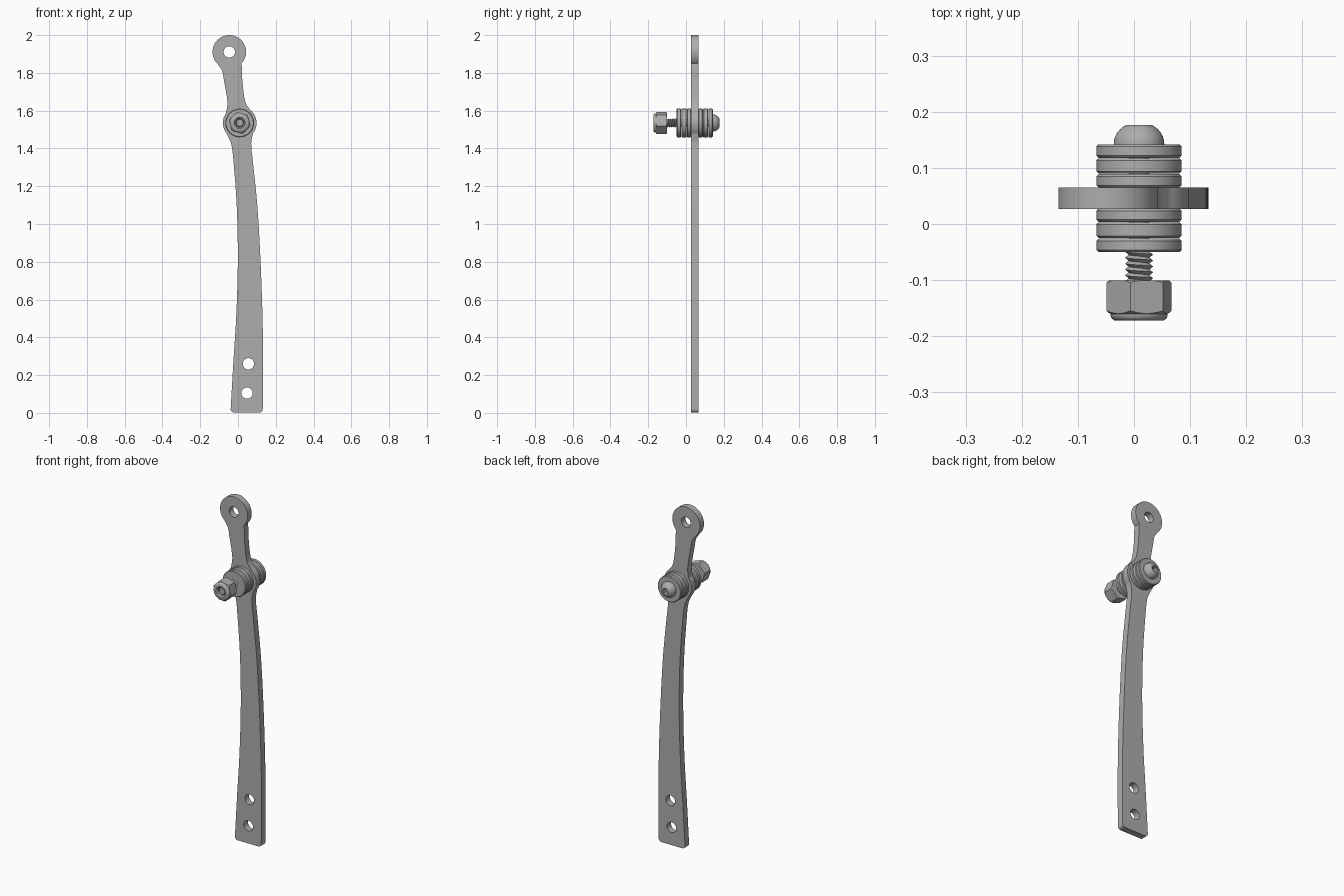
import bpy, bmesh, math
from mathutils import Vector

if "Cube" in bpy.data.objects:
    bpy.data.objects.remove(bpy.data.objects["Cube"])

steel = bpy.data.materials.new("grey steel")
steel.use_nodes = True
GREY = (0.42, 0.42, 0.42, 1)
steel.diffuse_color = GREY
steel.node_tree.nodes["Principled BSDF"].inputs["Base Color"].default_value = GREY

PX, PZ = 0.009, 1.535   # pivot axis, running along y
EX, EZ = -0.046, 1.911  # upper eye centre
R = 0.089               # eye and pivot boss radius


def finish(obj, angle=30):
    obj.data.materials.clear()
    obj.data.materials.append(steel)
    bpy.ops.object.select_all(action='DESELECT')
    obj.select_set(True)
    bpy.context.view_layer.objects.active = obj
    bpy.ops.object.shade_smooth_by_angle(angle=math.radians(angle))
    return obj


def new_object(name, bm):
    bmesh.ops.recalc_face_normals(bm, faces=bm.faces)
    mesh = bpy.data.meshes.new(name)
    bm.to_mesh(mesh)
    bm.free()
    obj = bpy.data.objects.new(name, mesh)
    bpy.context.collection.objects.link(obj)
    return obj


def lathe(name, profile, sides=48, turn=0.0, closed=False):
    """Revolve (radius, y) points round the pivot axis."""
    bm = bmesh.new()
    rings = []
    for r, y in profile:
        angles = [turn + math.tau * i / sides for i in range(sides)]
        rings.append([bm.verts.new((PX + r * math.cos(a), y, PZ + r * math.sin(a))) for a in angles])
    pairs = list(zip(rings, rings[1:]))
    if closed:
        pairs.append((rings[-1], rings[0]))
    else:
        bm.faces.new(rings[0])
        bm.faces.new(rings[-1])
    for a, b in pairs:
        for i in range(sides):
            k = (i + 1) % sides
            bm.faces.new((a[i], a[k], b[k], b[i]))
    return new_object(name, bm)


def cut(obj, cutter, operation='DIFFERENCE'):
    mod = obj.modifiers.new("cut", 'BOOLEAN')
    mod.object, mod.operation, mod.solver = cutter, operation, 'EXACT'
    bpy.ops.object.select_all(action='DESELECT')
    bpy.context.view_layer.objects.active = obj
    bpy.ops.object.modifier_apply(modifier=mod.name)
    bpy.data.objects.remove(cutter)


def arc(cx, cz, r, start, end, n=24):
    angles = [math.radians(start + (end - start) * i / n) for i in range(n + 1)]
    return [(cx + r * math.cos(a), cz + r * math.sin(a)) for a in angles]


def smooth_path(before, points, after, n=6):
    """Smooth run through points, leading in and out of neighbouring arcs."""
    p = [Vector(q) for q in [before] + points + [after]]
    p = [2 * p[0] - p[1]] + p + [2 * p[-1] - p[-2]]
    out = []
    for a, b, c, d in zip(p, p[1:], p[2:], p[3:]):
        length = (c - b).length
        m0 = (c - a) * length / ((b - a).length + length)
        m1 = (d - b) * length / ((d - c).length + length)
        for i in range(n):
            t = i / n
            out.append(tuple(b * (2*t**3 - 3*t*t + 1) + m0 * (t**3 - 2*t*t + t)
                             + c * (3*t*t - 2*t**3) + m1 * (t**3 - t*t)))
    return out[1:]


# Lever outline, clockwise from the eye
eye = arc(EX, EZ, R, 228, -44, 48)
boss_right = arc(PX, PZ, R, 52, -38)
boss_left = arc(PX, PZ, R, 218, 144)
foot = arc(0.113, 0.02, 0.018, 0, -90, 6) + arc(-0.021, 0.02, 0.018, 270, 184, 6)
neck_right = [(0.022, 1.815), (0.023, 1.76), (0.039, 1.645)]
neck_left = [(-0.056, 1.645), (-0.076, 1.77), (-0.084, 1.81)]
blade_right = [(0.070, 1.425), (0.080, 1.32), (0.102, 1.10), (0.119, 0.81), (0.130, 0.50), (0.133, 0.25)]
blade_left = [(-0.025, 0.26), (-0.009, 0.52), (-0.001, 0.80), (-0.006, 1.08), (-0.023, 1.32), (-0.036, 1.425)]
outline = eye + smooth_path(eye[-1], neck_right, boss_right[0])
outline += boss_right + smooth_path(boss_right[-1], blade_right, foot[0])
outline += foot + smooth_path(foot[-1], blade_left, boss_left[0])
outline += boss_left + smooth_path(boss_left[-1], neck_left, eye[0])
holes = [(EX, EZ), (0.055, 0.26), (0.048, 0.105), (PX, PZ)]
loops = [outline] + [arc(x, z, 0.03, 0, 360, 32)[:-1] for x, z in holes]

# Flat lever plate: filled curve with thickness
curve = bpy.data.curves.new("lever", 'CURVE')
curve.dimensions, curve.fill_mode, curve.extrude = '2D', 'BOTH', 0.019
for loop in loops:
    spline = curve.splines.new('POLY')
    spline.points.add(len(loop) - 1)
    spline.use_cyclic_u = True
    for point, (x, z) in zip(spline.points, loop):
        point.co = (x, z, 0, 1)
lever = bpy.data.objects.new("lever", curve)
bpy.context.collection.objects.link(lever)
lever.rotation_euler.x = math.pi / 2
lever.location.y = 0.046
bpy.ops.object.select_all(action='DESELECT')
lever.select_set(True)
bpy.context.view_layer.objects.active = lever
bpy.ops.object.convert(target='MESH')
bm = bmesh.new()
bm.from_mesh(lever.data)
bmesh.ops.remove_doubles(bm, verts=bm.verts, dist=0.0002)
bmesh.ops.recalc_face_normals(bm, faces=bm.faces)
bm.to_mesh(lever.data)
bm.free()
finish(lever)

# Washer stacks either side of the lever
stack = [("front_outer_washer", -0.050, -0.026), ("front_middle_washer", -0.025, 0.003),
         ("front_inner_washer", 0.004, 0.027), ("back_inner_washer", 0.065, 0.089),
         ("back_middle_washer", 0.090, 0.117), ("back_outer_washer", 0.118, 0.142)]
for name, y0, y1 in stack:
    rim, c = 0.076, 0.004
    finish(lathe(name, [(0.02, y0), (rim - c, y0), (rim, y0 + c),
                        (rim, y1 - c), (rim - c, y1), (0.02, y1)], 64, closed=True))

# Domed bolt head with a hex socket
dome = [(0.045, 0.140)] + [(0.045 * math.cos(a), 0.143 + 0.039 * math.sin(a))
                           for a in [math.radians(d) for d in range(0, 61, 10)]]
head = lathe("bolt_head", dome)
cut(head, lathe("socket_cutter", [(0.018, 0.155), (0.018, 0.2)], 6, math.radians(15)))
finish(head)

# Bolt shank and its helical thread
finish(lathe("bolt_shank", [(0.018, -0.160), (0.021, -0.157), (0.021, -0.11), (0.018, -0.105),
                            (0.018, 0.145)], 32))
bm = bmesh.new()
SEG, ROWS, PITCH = 32, 16, 0.0105
grid = [[bm.verts.new((PX + r * math.cos(a), y + PITCH * a / math.tau, PZ + r * math.sin(a)))
         for a in [math.tau * i / SEG for i in range(SEG)]]
        for r, y in [(0.025 if j % 2 else 0.0185, -0.123 + PITCH * j / 2) for j in range(ROWS + 1)]]
for j in range(ROWS - 2):
    for i in range(SEG):
        k, s = (i + 1) % SEG, 2 if i == SEG - 1 else 0
        bm.faces.new((grid[j][i], grid[j + s][k], grid[j + 1 + s][k], grid[j + 1][i]))
finish(new_object("bolt_thread", bm))

# Locking nut: chamfered hexagon with a round collar and a bore
nut = lathe("lock_nut", [(0.060, -0.160), (0.060, -0.101)], 6, math.radians(45))
cut(nut, lathe("chamfer_cutter", [(0.051, -0.160), (0.061, -0.154), (0.061, -0.105), (0.054, -0.101)], 64),
    'INTERSECT')
cut(nut, lathe("bore_cutter", [(0.023, -0.2), (0.023, -0.13)], 32))
finish(nut, 25)
finish(lathe("nut_collar", [(0.023, -0.150), (0.051, -0.150), (0.051, -0.163), (0.049, -0.168),
                            (0.044, -0.172), (0.030, -0.172), (0.023, -0.166)], 48, closed=True), 40)
